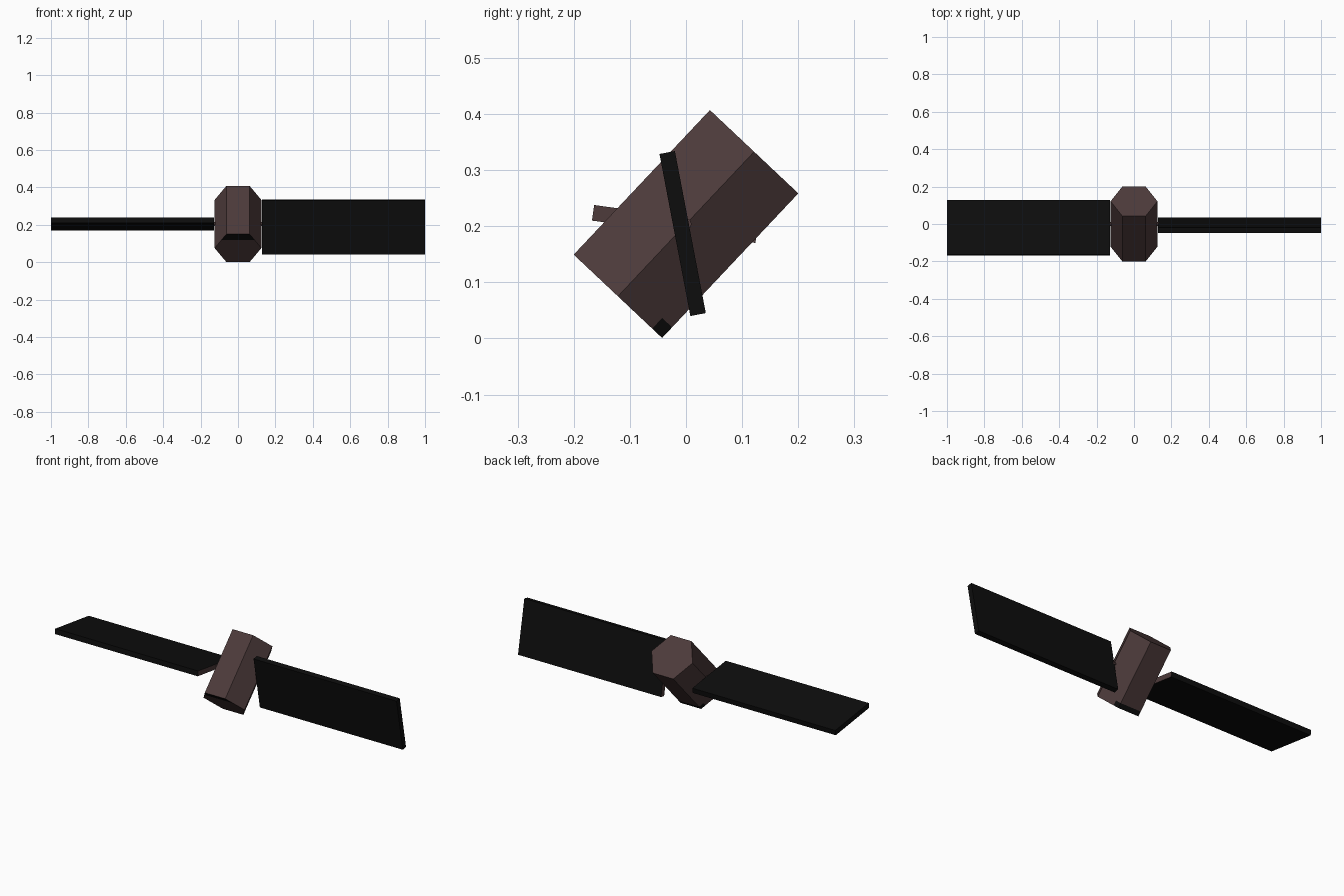
import bpy, bmesh, math
from mathutils import Matrix, Vector

if "Cube" in bpy.data.objects:
    bpy.data.objects.remove(bpy.data.objects["Cube"])


def material(name, rgb):
    m = bpy.data.materials.new(name)
    m.diffuse_color = (*rgb, 1)
    m.use_nodes = True
    m.node_tree.nodes["Principled BSDF"].inputs["Base Color"].default_value = m.diffuse_color
    return m


BROWN = material("dark_brown", (0.074, 0.043, 0.043))
BLACK = material("panel_black", (0.004, 0.004, 0.004))


def finish(name, bm, loc, tilt):
    bmesh.ops.recalc_face_normals(bm, faces=bm.faces)
    mesh = bpy.data.meshes.new(name)
    bm.to_mesh(mesh)
    bm.free()
    mesh.materials.append(BROWN)
    mesh.materials.append(BLACK)
    ob = bpy.data.objects.new(name, mesh)
    ob.location = loc
    ob.rotation_euler = (math.radians(tilt), 0, 0)
    bpy.context.collection.objects.link(ob)
    return ob


# Hexagonal body, tipped backwards
L = 0.354
bm = bmesh.new()
bmesh.ops.create_cone(bm, cap_ends=True, segments=6, radius1=0.125,
                      radius2=0.125, depth=L,
                      matrix=Matrix.Rotation(math.radians(30), 4, 'Z'))
# Cut lines for the dark patches at the lower end
for co, no in (((0, -0.065, 0), (0, 1, 0)), ((0, 0.084, 0), (0, 1, 0)),
               ((0, 0, -L / 2 + 0.026), (0, 0, 1))):
    bmesh.ops.bisect_plane(bm, geom=bm.verts[:] + bm.edges[:] + bm.faces[:],
                           plane_co=co, plane_no=no)
bm.normal_update()
for f in bm.faces:
    c = f.calc_center_median()
    cap_strip = f.normal.z < -0.9 and c.y < -0.065
    low_tip = abs(f.normal.z) < 0.5 and c.y > 0.084 and c.z < -L / 2 + 0.026
    f.material_index = int(cap_strip or low_tip)
finish("body", bm, (0, 0, 0.204), -43.3)


# Solar panels, each turned to its own angle; the inner end is brown
def panel(name, side, y, z, tilt):
    bm = bmesh.new()
    bmesh.ops.create_cube(bm, size=1,
                          matrix=Matrix.Diagonal((0.872, 0.294, 0.028, 1)))
    bm.normal_update()
    for f in bm.faces:
        f.material_index = 0 if f.normal.x * side < -0.9 else 1
    finish(name, bm, (side * 0.564, y, z), tilt)


panel("right_panel", 1, -0.006, 0.187, -79.2)
panel("left_panel", -1, -0.02, 0.204, -7.8)

# Short axle joining both panels to the body
bm = bmesh.new()
bmesh.ops.create_cone(bm, cap_ends=True, segments=8, radius1=0.01,
                      radius2=0.01, depth=0.27,
                      matrix=Matrix.Rotation(math.radians(90), 4, 'Y'))
finish("axle", bm, (0, 0, 0.204), 0)
